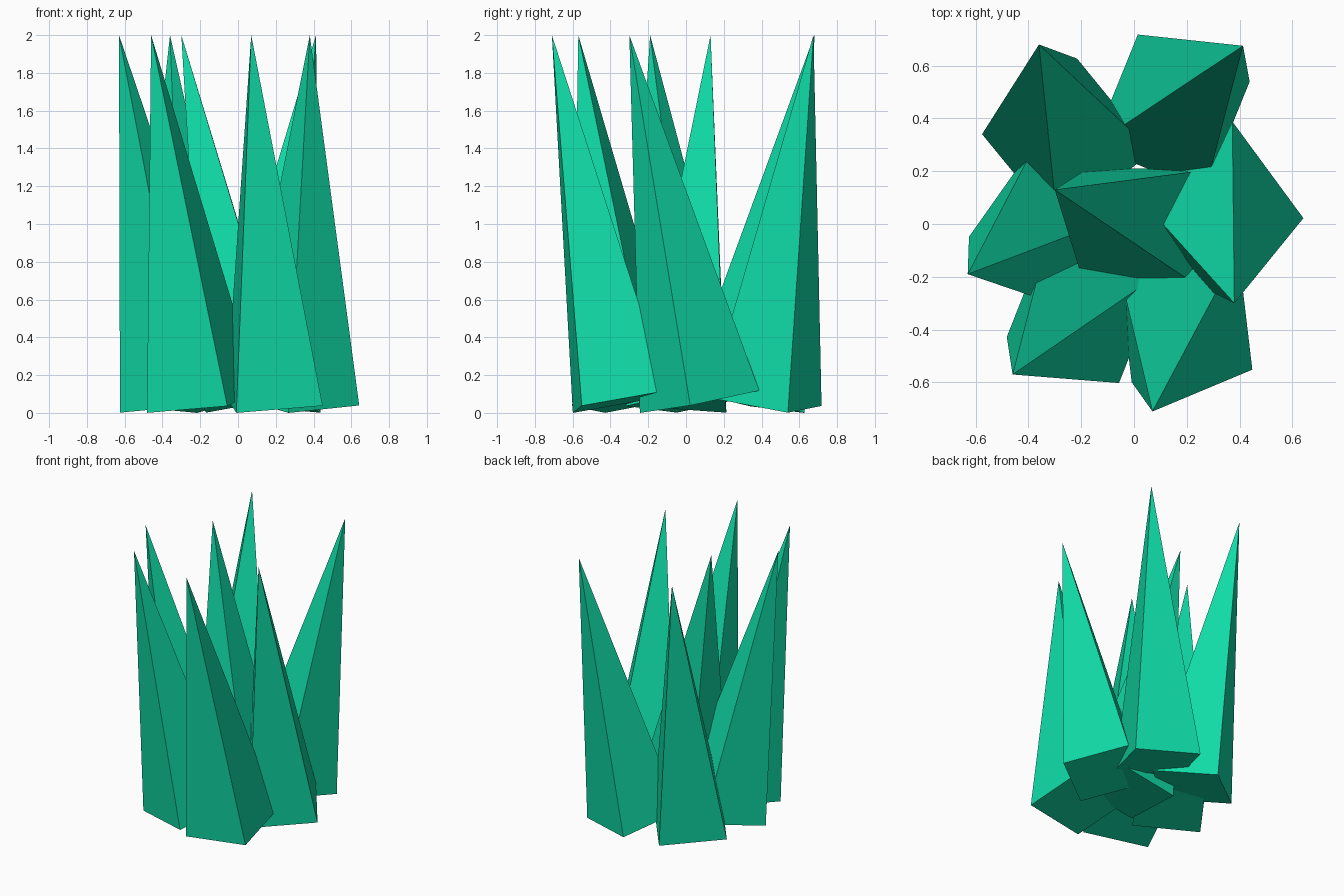
import bpy, math
from mathutils import Vector

if "Cube" in bpy.data.objects:
    bpy.data.objects.remove(bpy.data.objects["Cube"])

BASE_Z = 0.059    # height of every base centre
RADIUS = 0.326    # base centre to base corner

green = bpy.data.materials.new("crystal_green")
green.diffuse_color = (0.005, 0.70, 0.38, 1)
green.use_nodes = True
green.node_tree.nodes["Principled BSDF"].inputs["Base Color"].default_value = green.diffuse_color


def crystal(name, base, tip, corner_angle):
    """Leaning square pyramid whose base is perpendicular to its axis."""
    centre = Vector((*base, BASE_Z))
    apex = Vector((*tip, 2.0))
    axis = (apex - centre).normalized()
    c, s = math.cos(math.radians(corner_angle)), math.sin(math.radians(corner_angle))
    u = Vector((c, s, -(axis.x * c + axis.y * s) / axis.z)).normalized()
    v = axis.cross(u)
    verts = [centre + d * RADIUS for d in (u, v, -u, -v)] + [apex]
    faces = [(3, 2, 1, 0)] + [(i, (i + 1) % 4, 4) for i in range(4)]
    mesh = bpy.data.meshes.new(name)
    mesh.from_pydata(verts, [], faces)
    mesh.materials.append(green)
    obj = bpy.data.objects.new(name, mesh)
    bpy.context.collection.objects.link(obj)
    return obj


# One crystal in the middle and a ring of six: base centre, tip, corner angle
crystal("centre_crystal", (0.05, -0.02), (-0.30, 0.13), 44)
crystal("left_crystal", (-0.308, 0.002), (-0.63, -0.19), 189)
crystal("front_left_crystal", (-0.186, -0.304), (-0.46, -0.57), 202.7)
crystal("front_right_crystal", (0.193, -0.35), (0.07, -0.71), 51)
crystal("right_crystal", (0.32, 0.072), (0.38, -0.30), -8.8)
crystal("back_right_crystal", (0.141, 0.418), (0.413, 0.675), 22.2)
crystal("back_left_crystal", (-0.252, 0.308), (-0.36, 0.68), 174.3)
